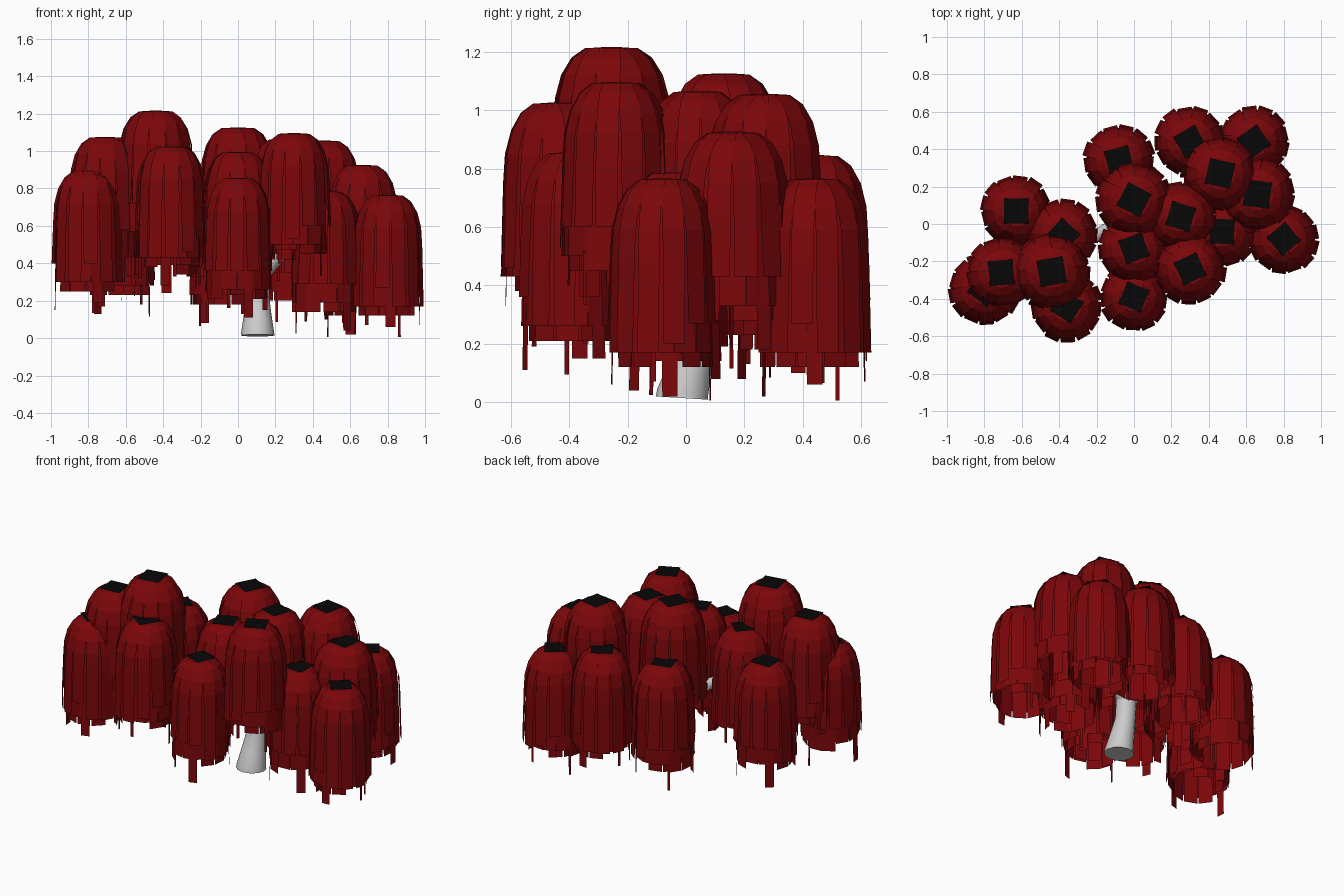
import bpy, bmesh, math, random
from mathutils import Vector

random.seed(4)


def material(name, rgb):
    m = bpy.data.materials.new(name)
    m.diffuse_color = (*rgb, 1)
    return m


red = material("red_foliage", (0.2, 0.002, 0.003))
dark = material("dark_crown", (0.002, 0.002, 0.002))

# Arching profile of one hanging strip: radius, drop, half width
ARCH = [(0.0, 0.004, 0.03), (0.075, 0.008, 0.032), (0.118, 0.04, 0.036),
        (0.152, 0.10, 0.038), (0.172, 0.18, 0.039), (0.178, 0.28, 0.039)]


def add_strip(bm, angle, scale, length, width=1.0, sink=0.0):
    out = Vector((math.cos(angle), math.sin(angle), 0))
    side = Vector((-out.y, out.x, 0))
    rows = [(r * scale, d + sink, w * width) for r, d, w in ARCH]
    rows.append((0.186 * scale, length, 0.038 * width))
    prev = None
    for r, d, w in rows:
        c = out * r - Vector((0, 0, d))
        pair = (bm.verts.new(c - side * w), bm.verts.new(c + side * w))
        if prev:
            bm.faces.new((prev[0], pair[0], pair[1], prev[1]))
        prev = pair


def foliage_mesh():
    bm = bmesh.new()
    n = 13
    step = 2 * math.pi / n
    # Outer, middle and inner layers of strips
    for i in range(n):
        add_strip(bm, i * step, random.uniform(0.98, 1.05), random.choice((0.50, 0.57, 0.60)))
        add_strip(bm, (i + 0.5) * step, random.uniform(0.91, 0.96),
                  random.choice((0.60, 0.60, 0.65)), 1.1, 0.006)
    for i in range(11):
        add_strip(bm, i * 2 * math.pi / 11, 0.84, random.choice((0.6, 0.65)), 1.1, 0.012)
    # A few long trailing strands
    for a, l, w in ((0.5, 0.765, 0.2), (2.3, 0.75, 0.7), (4.1, 0.71, 0.7), (5.4, 0.70, 0.25)):
        add_strip(bm, a, 0.96, l, w, 0.004)
    # Dark square crown
    h = 0.066
    cap = bm.faces.new([bm.verts.new((x, y, 0)) for x, y in
                        ((-h, -h), (h, -h), (h, h), (-h, h))])
    cap.material_index = 1
    me = bpy.data.meshes.new("foliage_clump")
    bm.to_mesh(me)
    bm.free()
    me.materials.append(red)
    me.materials.append(dark)
    return me


# Foliage clumps: x, y, top height, width factor
CLUMPS = [(-0.63, 0.07, 0.88, 1), (-0.38, -0.06, 0.99, 1), (-0.71, -0.26, 1.08, 1),
          (-0.80, -0.35, 0.90, 1), (-0.44, -0.255, 1.22, 1.08), (-0.36, -0.44, 1.03, 1),
          (-0.08, 0.34, 0.83, 1), (0.0, 0.13, 1.13, 1.06), (0.0, -0.13, 1.00, 1),
          (0.0, -0.39, 0.86, 0.96), (0.30, -0.24, 1.10, 1), (0.25, 0.04, 1.07, 1),
          (0.30, 0.44, 0.85, 1), (0.46, 0.27, 1.06, 1.05), (0.64, 0.44, 0.77, 1),
          (0.66, 0.16, 0.93, 1.06), (0.80, -0.08, 0.77, 0.98), (0.47, -0.04, 0.79, 1)]
clump = foliage_mesh()
for i, (x, y, z, s) in enumerate(CLUMPS):
    ob = bpy.data.objects.new(f"foliage_{i + 1}", clump)
    ob.location = (x, y, z)
    ob.scale = (s, s, 1)
    ob.rotation_euler.z = i * 2.4
    bpy.context.collection.objects.link(ob)


def limb(name, pts):
    # Smooth tapered tube through (x, y, z, radius) points
    cu = bpy.data.curves.new(name, 'CURVE')
    cu.dimensions = '3D'
    cu.bevel_depth = 1
    cu.bevel_resolution = 4
    cu.use_fill_caps = True
    sp = cu.splines.new('POLY')
    sp.points.add(len(pts) - 1)
    for p, (x, y, z, r) in zip(sp.points, pts):
        p.co = (x, y, z, 1)
        p.radius = r
    sp.use_smooth = True
    ob = bpy.data.objects.new(name, cu)
    bpy.context.collection.objects.link(ob)


# Trunk and branches
limb("trunk", [(0.105, -0.013, 0.014, 0.09), (0.105, -0.012, 0.03, 0.088),
               (0.105, 0.012, 0.11, 0.076),
               (0.105, 0.045, 0.22, 0.062), (0.11, 0.06, 0.33, 0.062),
               (0.11, 0.07, 0.43, 0.08), (0.11, 0.07, 0.50, 0.06)])
limb("left_branch", [(0.10, 0.07, 0.40, 0.06), (0.0, 0.03, 0.48, 0.045),
                     (-0.15, -0.03, 0.56, 0.033), (-0.30, -0.12, 0.70, 0.03),
                     (-0.42, -0.22, 0.95, 0.02)])
limb("right_branch", [(0.12, 0.07, 0.36, 0.06), (0.20, 0.08, 0.44, 0.05),
                      (0.34, 0.16, 0.62, 0.035), (0.45, 0.25, 0.85, 0.02)])
limb("middle_branch", [(0.11, 0.07, 0.45, 0.06), (0.07, 0.09, 0.62, 0.045),
                       (0.01, 0.12, 0.92, 0.02)])
